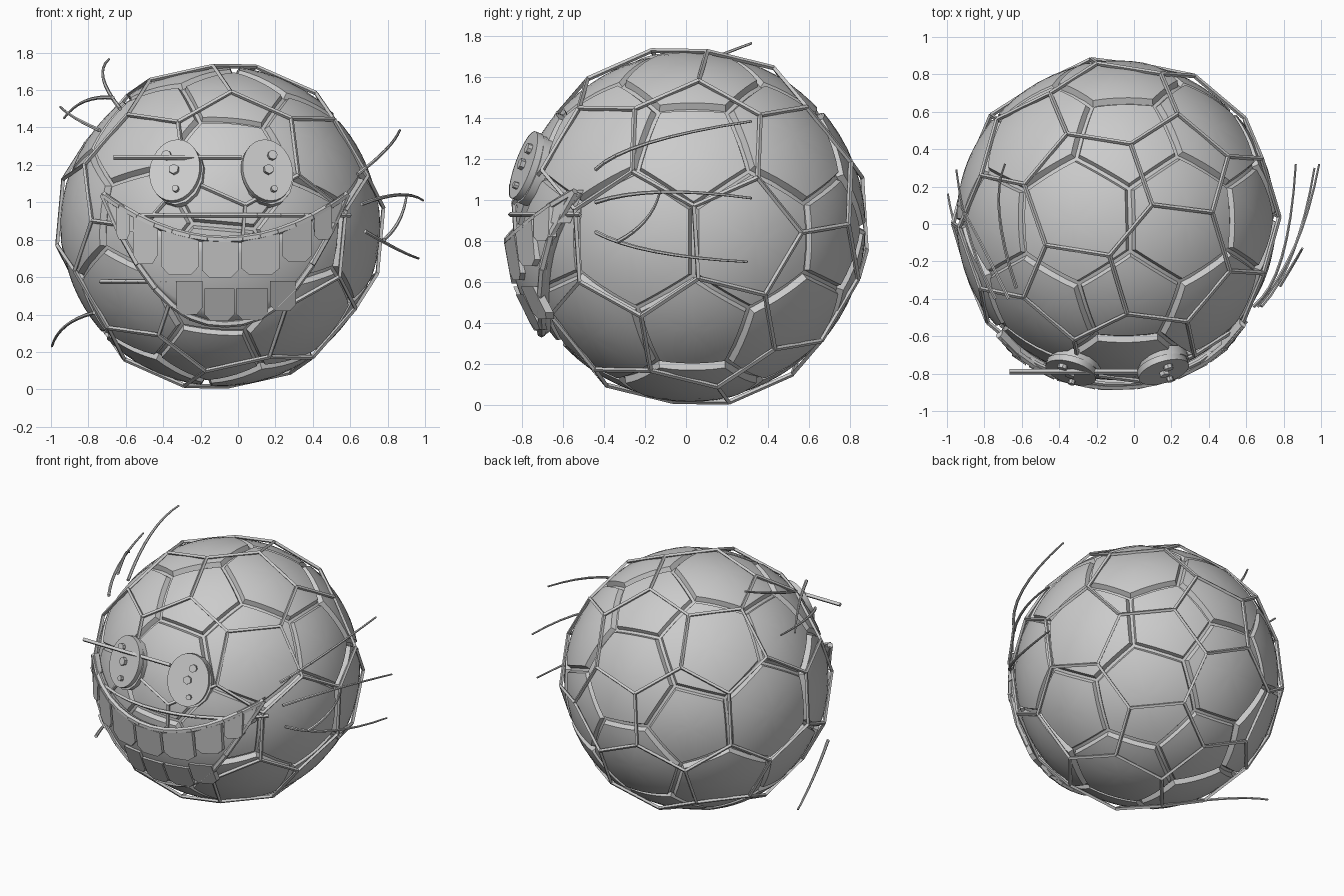
import bpy, bmesh, math
from mathutils import Vector, Matrix

if "Cube" in bpy.data.objects:
    bpy.data.objects.remove(bpy.data.objects["Cube"])

C = Vector((-0.095, 0.02, 0.872))      # ball centre


def finish(name, bm, smooth=None):
    bmesh.ops.recalc_face_normals(bm, faces=bm.faces)
    me = bpy.data.meshes.new(name)
    bm.to_mesh(me)
    bm.free()
    ob = bpy.data.objects.new(name, me)
    bpy.context.collection.objects.link(ob)
    if smooth:
        bpy.ops.object.select_all(action='DESELECT')
        ob.select_set(True)
        bpy.context.view_layer.objects.active = ob
        bpy.ops.object.shade_smooth_by_angle(angle=math.radians(smooth))
    return ob


def frame(a, b):
    x = a.normalized()
    y = (b - x * b.dot(x)).normalized()
    return Matrix((x, y, x.cross(y))).transposed()


# icosahedron directions used for the ball pattern
tmp = bmesh.new()
bmesh.ops.create_icosphere(tmp, subdivisions=1, radius=1)
ICO = [v.co.normalized() for v in tmp.verts]
tmp.free()


def oriented(away):
    """Icosahedron turned so a pattern corner faces +x, its pentagon opposite to 'away'."""
    p = ICO[0]
    q = max((v for v in ICO if v is not p), key=lambda v: v.dot(p))
    m = frame(Vector((0.99, 0.02, 0.113)), Vector(away)) @ frame(2 * p + q, q - p).transposed()
    return [m @ v for v in ICO]


def near(P, i):
    return [j for j in range(12) if j != i and P[i].dot(P[j]) > 0.3]


def corner(P, i, j):
    return (2 * P[i] + P[j]).normalized()


def ball_faces(P):
    faces = [[corner(P, i, j) for j in near(P, i)] for i in range(12)]
    for i in range(12):
        for j in near(P, i):
            for k in near(P, i):
                if i < j < k and k in near(P, j):
                    faces.append([corner(P, a, b) for a in (i, j, k) for b in (i, j, k) if a != b])
    out = []
    for f in faces:
        c = sum(f, Vector()).normalized()
        m = frame(c, f[0])

        def ang(v):
            w = m.transposed() @ v
            return math.atan2(w.z, w.y)
        out.append((c, sorted(f, key=ang)))
    return out


# inner ball
bm = bmesh.new()
bmesh.ops.create_uvsphere(bm, u_segments=48, v_segments=24, radius=0.825,
                          matrix=Matrix.Translation(C))
finish("inner_ball", bm, 30)

# raised curved panels with sloped borders
bm = bmesh.new()
for c, f in ball_faces(oriented((0, 0, -1))):
    n, seg = len(f), 5
    flat = sum(f, Vector()) / n
    edge = [f[k].lerp(f[(k + 1) % n], s / seg) for k in range(n) for s in range(seg)]
    top = 0.855 if n == 6 else 0.848
    rings = [[bm.verts.new(C + flat.lerp(e, t).normalized() * r) for e in edge]
             for t, r in ((0.25, top), (0.5, top), (0.75, top), (0.91, top), (0.98, 0.815))]
    mid = bm.verts.new(C + c * top)
    m = len(edge)
    for k in range(m):
        bm.faces.new((mid, rings[0][k], rings[0][(k + 1) % m]))
        for a, b in zip(rings, rings[1:]):
            bm.faces.new((a[k], b[k], b[(k + 1) % m], a[(k + 1) % m]))
finish("ball_panels", bm, 25)


def stick(bm, a, b, r0, r1, sides=4):
    d = b - a
    mat = Matrix.Translation((a + b) / 2) @ d.to_track_quat('Z', 'Y').to_matrix().to_4x4()
    bmesh.ops.create_cone(bm, cap_ends=True, segments=sides, radius1=r0, radius2=r1,
                          depth=d.length, matrix=mat)


# straight seam rods floating over the panels
P = oriented((0, -0.86, 0.51))
V = [corner(P, i, j) for i in range(12) for j in near(P, i)]
bm = bmesh.new()
for i, a in enumerate(V):
    for b in V[i + 1:]:
        if (a - b).length < 0.45:
            stick(bm, C + a * 0.878, C + b * 0.878, 0.012, 0.012)
finish("seam_rods", bm)


def on_ball(x, z, r):
    dx, dz = x - C.x, z - C.z
    return Vector((x, C.y - math.sqrt(max(r * r - dx * dx - dz * dz, 0.01)), z))


def plate(bm, pts, r0, r1):
    back = [bm.verts.new(on_ball(x, z, r0)) for x, z in pts]
    front = [bm.verts.new(on_ball(x, z, r1)) for x, z in pts]
    bm.faces.new(front)
    bm.faces.new(back[::-1])
    n = len(pts)
    for k in range(n):
        bm.faces.new((back[k], back[(k + 1) % n], front[(k + 1) % n], front[k]))


# mouth
def mouth_x(t): return -0.07 + 0.65 * t
def lip_top(t): return 0.80 + 0.24 * t * t
def lip_low(t): return 0.35 + 0.69 * abs(t) ** 2.3


bm = bmesh.new()
N, M = 28, 6
grid = []
for i in range(N + 1):
    t = -0.99 + 1.98 * i / N
    grid.append([bm.verts.new(on_ball(mouth_x(t), lip_top(t) + (lip_low(t) - lip_top(t)) * j / M, 0.872))
                 for j in range(M + 1)])
for i in range(N):
    for j in range(M):
        bm.faces.new((grid[i][j], grid[i + 1][j], grid[i + 1][j + 1], grid[i][j + 1]))
mouth = finish("mouth", bm, 40)
sol = mouth.modifiers.new("thickness", 'SOLIDIFY')
sol.thickness, sol.offset = 0.04, 0

# lips around the mouth
bm = bmesh.new()
ts = [-1 + 2 * i / 14 for i in range(15)]
for fn in (lip_top, lip_low):
    pts = [on_ball(mouth_x(t), fn(t), 0.893) for t in ts]
    for a, b in zip(pts, pts[1:]):
        stick(bm, a, b, 0.02, 0.02, 6)
finish("lips", bm)

# pointed mouth corners
bm = bmesh.new()
for s in (-1, 1):
    for du, dz, h in ((0.0, 0.0, 0.16), (0.07, -0.07, 0.14)):
        x, z = mouth_x(s * 0.98) - s * du, 1.05 + dz
        plate(bm, [(x, z), (x - s * 0.10, z - 0.07), (x - s * 0.09, z - h), (x - s * 0.03, z - h)],
              0.86, 0.905)
finish("mouth_corners", bm)


# teeth with clipped corners
def tooth(bm, x0, x1, za, zb, low):
    w, h = (x1 - x0) * 0.22, (za[0] - low) * 0.2
    plate(bm, [(x0, za[0]), (x1, za[1]), (x1, zb + h), (x1 - w, low), (x0 + w, low), (x0, zb + h)],
          0.885, 0.915)


bm = bmesh.new()
xs = [-0.66, -0.57, -0.42, -0.2, 0.01, 0.23, 0.40, 0.51]
lows = [0.80, 0.67, 0.61, 0.595, 0.61, 0.68, 0.80]
for x0, x1, lo in zip(xs, xs[1:], lows):
    a, b = x0 + 0.008, x1 - 0.008
    za = [lip_top((x + 0.07) / 0.65) - 0.015 for x in (a, b)]
    tooth(bm, a, b, za, lo, lo)
finish("upper_teeth", bm)

bm = bmesh.new()
for x0, x1, hi, lo in ((-0.33, -0.19, 0.58, 0.40), (-0.18, -0.02, 0.54, 0.365),
                       (-0.01, 0.16, 0.54, 0.37), (0.17, 0.31, 0.58, 0.42)):
    tooth(bm, x0, x1, (hi, hi), lo, lo)
finish("lower_teeth", bm)

# button eyes with stud details
for side, x in (("left", -0.325), ("right", 0.145)):
    n = (on_ball(x, 1.155, 0.85) - C).normalized()
    M4 = Matrix.Translation(C + n * 0.875) @ n.to_track_quat('Z', 'Y').to_matrix().to_4x4()
    bm = bmesh.new()

    def disc(dx, dy, dz, r, depth, sx=1, sy=1, seg=28):
        bmesh.ops.create_cone(bm, cap_ends=True, segments=seg, radius1=r, radius2=r, depth=depth,
                              matrix=M4 @ Matrix.Translation((dx, dy, dz)) @ Matrix.Diagonal((sx, sy, 1, 1)))
    disc(0.012, -0.01, -0.03, 0.14, 0.05, 1, 1.25, 14)
    disc(0, 0, 0.01, 0.14, 0.035, 1, 1.24)
    disc(0, 0, 0.035, 0.028, 0.03, seg=6)
    disc(0.03 if x > 0 else -0.05, 0.08, 0.035, 0.026, 0.03, seg=8)
    disc(0.02, -0.11, 0.035, 0.018, 0.03, seg=8)
    finish(side + "_eye", bm, 30)

# loose face rods
bm = bmesh.new()
stick(bm, Vector((-0.665, -0.79, 1.24)), Vector((0.02, -0.79, 1.24)), 0.014, 0.014)
for x0, x1, z in ((-0.645, 0.60, 0.93), (-0.735, -0.05, 0.575)):
    pts = [on_ball(x0 + (x1 - x0) * i / 10, z, 0.88) for i in range(11)]
    for a, b in zip(pts, pts[1:]):
        stick(bm, a, b, 0.012, 0.012)
finish("face_rods", bm)

# thin curved whiskers, tapering to the tip
WHISKERS = [
    ((-0.63, -0.34, 1.50), (-0.72, 0.05, 1.66), (-0.69, 0.32, 1.765)),
    ((-0.74, -0.40, 1.385), (-0.87, -0.10, 1.45), (-0.95, 0.29, 1.51)),
    ((-0.67, -0.40, 1.56), (-0.82, -0.10, 1.54), (-0.93, 0.10, 1.45)),
    ((-0.77, -0.50, 0.41), (-0.92, -0.13, 0.34), (-0.995, 0.16, 0.23)),
    ((0.64, -0.44, 1.15), (0.79, -0.18, 1.28), (0.865, 0.32, 1.385)),
    ((0.66, -0.44, 0.99), (0.86, -0.12, 1.04), (0.99, 0.32, 1.01)),
    ((0.78, -0.33, 0.80), (0.86, -0.20, 0.90), (0.90, -0.13, 1.03)),
    ((0.68, -0.44, 0.845), (0.85, -0.15, 0.75), (0.965, 0.30, 0.70)),
]
bm = bmesh.new()
for w in WHISKERS:
    a, m, b = (Vector(p) for p in w)
    k = 2 * m - (a + b) / 2            # control point so the curve passes the middle
    pts = [a * (1 - t) ** 2 + k * 2 * t * (1 - t) + b * t * t for t in (i / 8 for i in range(9))]
    for i in range(8):
        stick(bm, pts[i], pts[i + 1], 0.011 - 0.0006 * i, 0.0104 - 0.0006 * i, 6)
finish("whiskers", bm)
